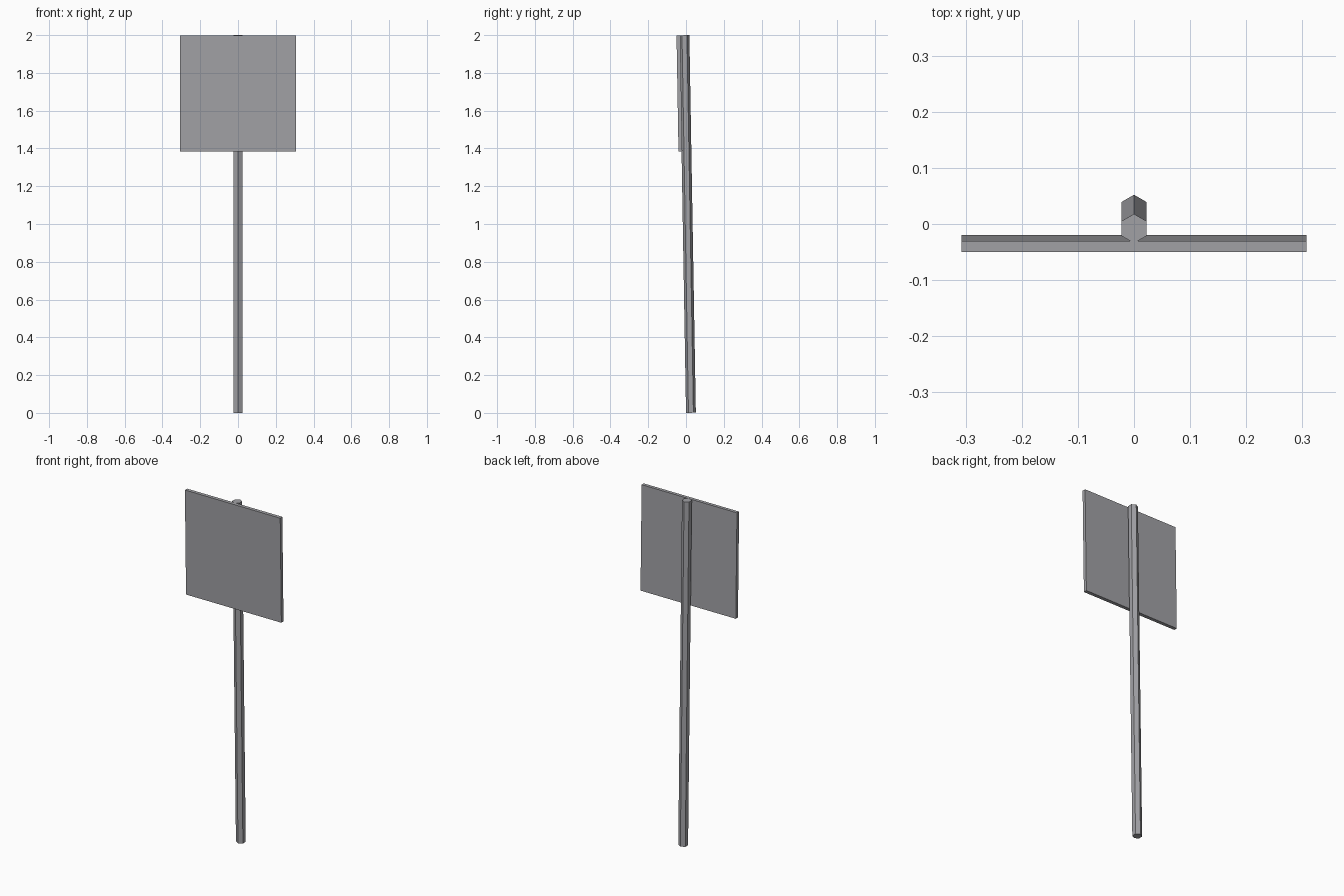
import bpy
import math
from mathutils import Matrix

cube = bpy.data.objects.get("Cube")
if cube:
    bpy.data.objects.remove(cube, do_unlink=True)

grey = bpy.data.materials.new("plain_grey")
grey.use_nodes = True
colour = (0.36, 0.36, 0.38, 1)
grey.diffuse_color = colour
grey.node_tree.nodes["Principled BSDF"].inputs["Base Color"].default_value = colour

# The whole sign leans forward by about one degree
LEAN = Matrix.Rotation(math.radians(0.98), 4, "X")


def finish(name, centre):
    obj = bpy.context.object
    obj.name = name
    obj.data.materials.append(grey)
    obj.data.transform(LEAN)
    obj.location = centre
    return obj


# Hexagonal post with a corner facing front and back
bpy.ops.mesh.primitive_cylinder_add(vertices=6, radius=0.026, depth=1.999)
finish("post", (0, 0.009, 1.0))

# Square board, sunk slightly onto the front of the post
bpy.ops.mesh.primitive_cube_add(size=1)
bpy.context.object.data.transform(Matrix.Diagonal((0.615, 0.02, 0.614, 1)))
finish("sign_board", (0, -0.035, 1.692))
